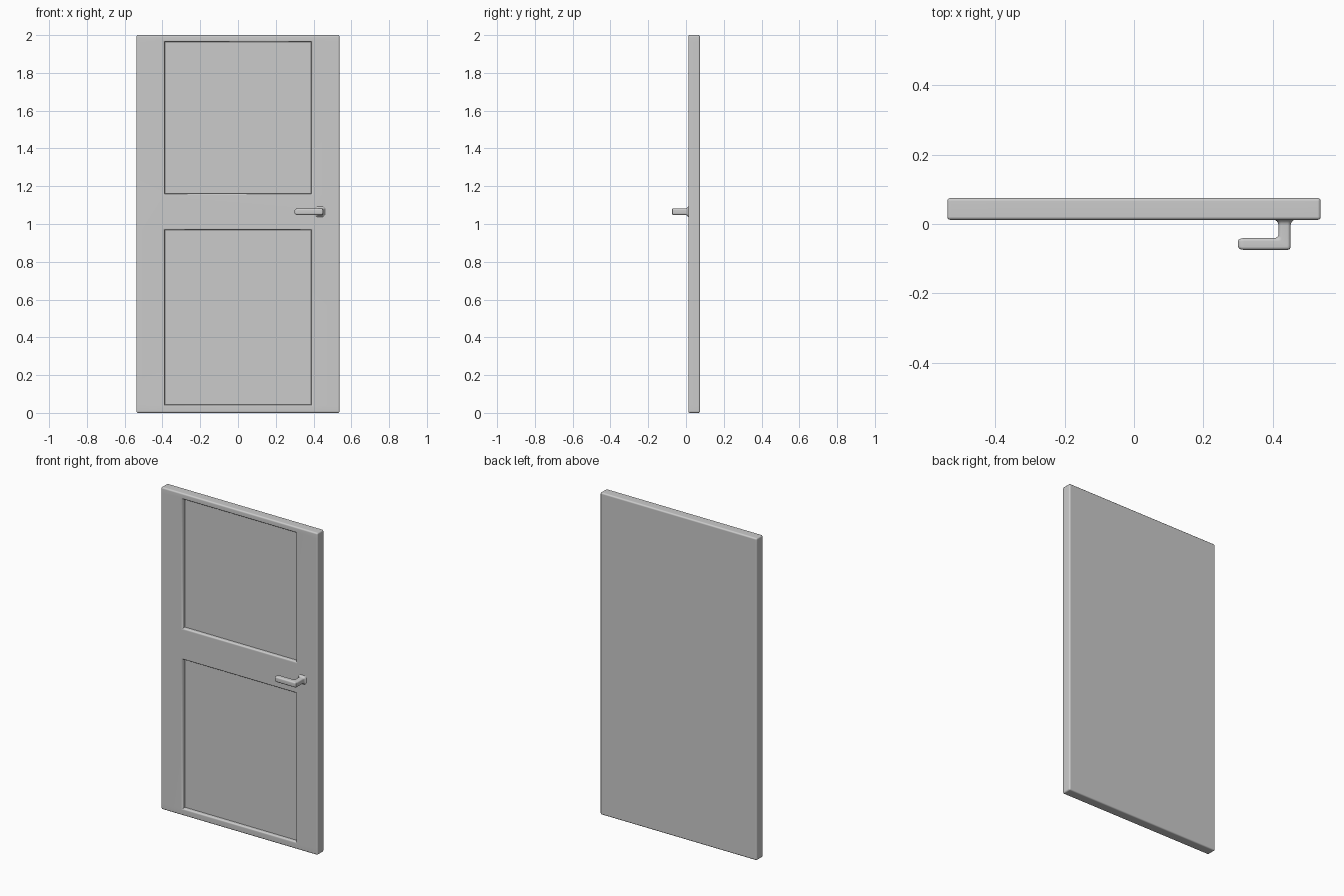
import bpy, bmesh, math

if "Cube" in bpy.data.objects:
    bpy.data.objects.remove(bpy.data.objects["Cube"])

FRONT, BACK = 0.012, 0.075
RECESS, ROUND = 0.022, 0.009


def finish(bm, name):
    bmesh.ops.recalc_face_normals(bm, faces=bm.faces[:])
    mesh = bpy.data.meshes.new(name)
    bm.to_mesh(mesh)
    bm.free()
    obj = bpy.data.objects.new(name, mesh)
    bpy.context.collection.objects.link(obj)
    bpy.ops.object.select_all(action='DESELECT')
    obj.select_set(True)
    bpy.context.view_layer.objects.active = obj
    bpy.ops.object.shade_smooth_by_angle(angle=math.radians(35))
    # keeps the big flat faces flat between rounded edges
    weighted = obj.modifiers.new("weighted_normals", 'WEIGHTED_NORMAL')
    weighted.keep_sharp = True
    return obj


# Door leaf: a grid of stiles, rails and panels, thickened backwards
xs = [-0.538, -0.388, 0.388, 0.538]
zs = [0, 0.043, 0.968, 1.162, 1.963, 2.0]
bm = bmesh.new()
grid = [[bm.verts.new((x, FRONT, z)) for x in xs] for z in zs]
front = {}
for j in range(len(zs) - 1):
    for i in range(len(xs) - 1):
        front[i, j] = bm.faces.new((grid[j][i], grid[j][i + 1],
                                    grid[j + 1][i + 1], grid[j + 1][i]))
rim = [e for e in bm.edges if e.is_boundary]
side = bmesh.ops.extrude_edge_only(bm, edges=rim)["geom"]
for v in side:
    if isinstance(v, bmesh.types.BMVert):
        v.co.y = BACK
bmesh.ops.holes_fill(bm, edges=[e for e in bm.edges if e.is_boundary], sides=0)

# Two sunken panels on the front
for j in (1, 3):
    panel = front[1, j]
    bmesh.ops.inset_region(bm, faces=[panel], thickness=0.0005, use_even_offset=True)
    for v in panel.verts:
        v.co.y += RECESS

# Rounded outer edges and panel openings
bmesh.ops.recalc_face_normals(bm, faces=bm.faces[:])
sharp = [e for e in bm.edges if len(e.link_faces) == 2
         and e.calc_face_angle_signed() > 0.5]
bmesh.ops.bevel(bm, geom=sharp, offset=ROUND, segments=3, profile=0.5,
                affect='EDGES', clamp_overlap=True)
finish(bm, "door_leaf")

# Lever handle: a rounded square section swept out of the door and turned sideways
CX, CY, CZ, H, R = 0.434, -0.0575, 1.065, 0.0172, 0.009
section = []
for q in range(4):
    for k in range(4):
        t = math.radians(90 * q + 30 * k)
        sx, sz = ((1, 1), (-1, 1), (-1, -1), (1, -1))[q]
        section.append((sx * (H - R) + R * math.cos(t), sz * (H - R) + R * math.sin(t)))

rings = []
# flared foot and neck
for y, s in ((0.016, 1.65), (0.012, 1.6), (0.008, 1.3), (0.003, 1.1), (-0.004, 1.0)):
    rings.append([(CX + a * s, y, CZ + b * s) for a, b in section])
# mitred bend, filled on the inside
rings.append([(CX + a, CY - a + R, CZ + b) for a, b in section])
rings.append([(CX + a * k, CY - a * k, CZ + b) for a, b in section
              for k in [0.88 if a > 0 else 1.2]])
rings.append([(CX + a - R, CY - a, CZ + b) for a, b in section])
# grip with rounded tip
for x, s in ((0.317, 1.0), (0.308, 0.92), (0.302, 0.72), (0.299, 0.4)):
    rings.append([(x, CY - a * s, CZ + b * s) for a, b in section])

bm = bmesh.new()
loops = [[bm.verts.new(p) for p in ring] for ring in rings]
n = len(section)
for lo, hi in zip(loops, loops[1:]):
    for i in range(n):
        bm.faces.new((lo[i], lo[(i + 1) % n], hi[(i + 1) % n], hi[i]))
bm.faces.new(loops[0])
bm.faces.new(loops[-1])
finish(bm, "door_handle")
